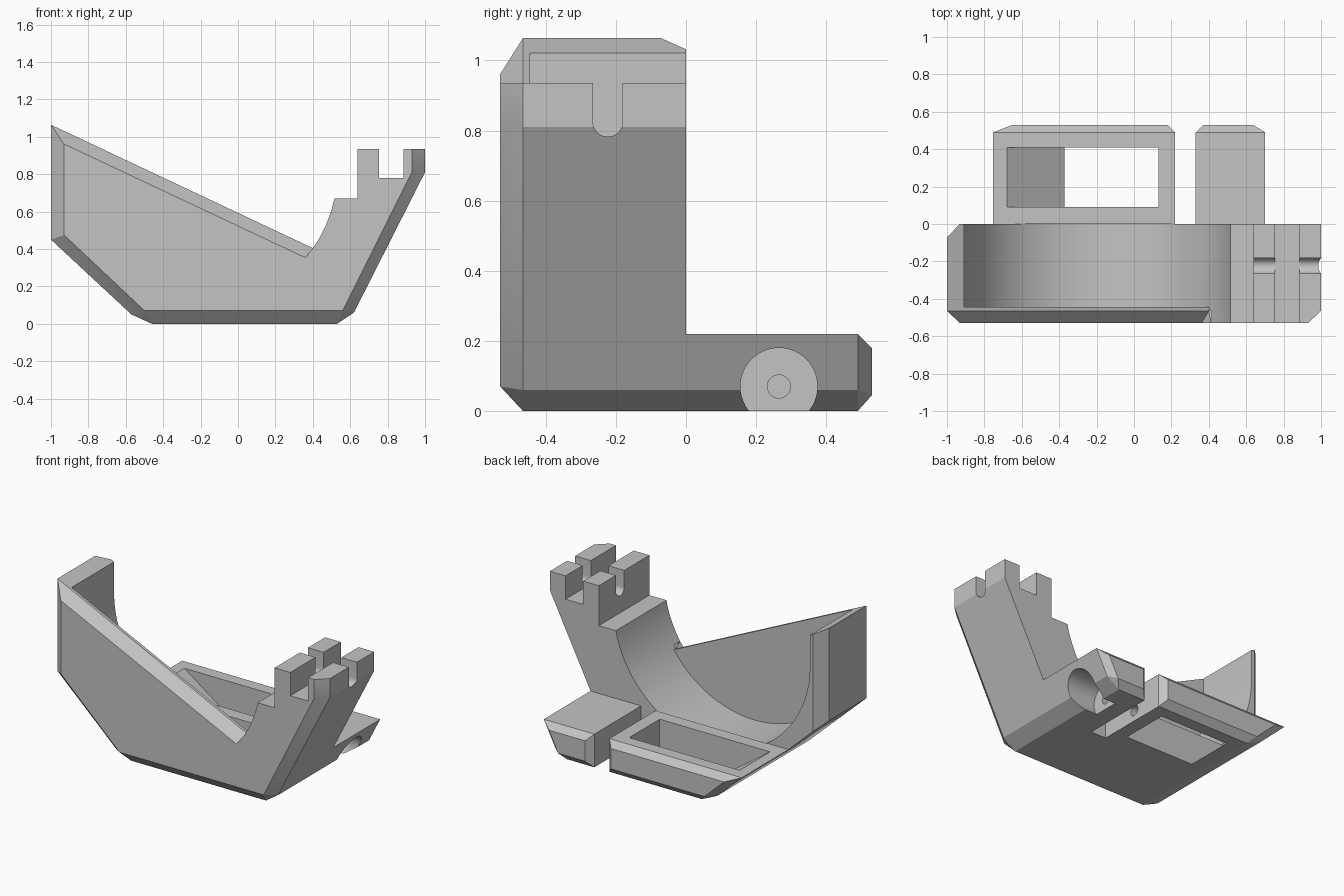
import bpy, bmesh
from math import sin, cos, pi, atan2, sqrt, radians

if "Cube" in bpy.data.objects:
    bpy.data.objects.remove(bpy.data.objects["Cube"], do_unlink=True)

grey = bpy.data.materials.new("plain_grey")
grey.use_nodes = True
grey.diffuse_color = (0.55, 0.55, 0.55, 1)
grey.node_tree.nodes["Principled BSDF"].inputs["Base Color"].default_value = (0.55, 0.55, 0.55, 1)


def loft(name, sections):
    """Closed solid through rings with equal point counts."""
    bm = bmesh.new()
    rings = [[bm.verts.new(p) for p in s] for s in sections]
    n = len(rings[0])
    for a, b in zip(rings, rings[1:]):
        for i in range(n):
            j = (i + 1) % n
            bm.faces.new((a[i], a[j], b[j], b[i]))
    bm.faces.new(rings[0])
    bm.faces.new(rings[-1])
    bmesh.ops.remove_doubles(bm, verts=bm.verts, dist=1e-5)
    bmesh.ops.recalc_face_normals(bm, faces=bm.faces)
    mesh = bpy.data.meshes.new(name)
    bm.to_mesh(mesh)
    bm.free()
    ob = bpy.data.objects.new(name, mesh)
    bpy.context.collection.objects.link(ob)
    return ob


def prism(name, axis, profile, lo, hi):
    """Extrude a 2D profile along x, y or z."""
    place = {"x": lambda p, t: (t, p[0], p[1]),
             "y": lambda p, t: (p[0], t, p[1]),
             "z": lambda p, t: (p[0], p[1], t)}[axis]
    return loft(name, [[place(p, t) for p in profile] for t in (lo, hi)])


def arc(cx, cy, r, a0, a1, n):
    return [(cx + r * cos(a0 + (a1 - a0) * i / n),
             cy + r * sin(a0 + (a1 - a0) * i / n)) for i in range(n + 1)]


def cut(target, cutter):
    mod = target.modifiers.new("cut", "BOOLEAN")
    mod.operation, mod.solver, mod.object = "DIFFERENCE", "EXACT", cutter
    bpy.ops.object.select_all(action="DESELECT")
    bpy.context.view_layer.objects.active = target
    target.select_set(True)
    bpy.ops.object.modifier_apply(modifier=mod.name)
    bpy.data.objects.remove(cutter, do_unlink=True)


# Main block: outline with chamfered front and back rims
top = [(0.6, 0.935), (0.6, 1.2)]
outer = [(-1, 1.2), (-1, .45), (-.57, .05), (-.46, 0), (.53, 0), (.62, .06), (1, .81), (1, .935)] + top
front = [(-.93, 1.2), (-.93, .475), (-.5, .07), (-.5, .07), (.56, .07), (.56, .07), (.93, .81), (.93, .935)] + top
back = [(-.94, 1.2), (-.94, .45), (-.506, .045), (-.506, .045), (.568, .045), (.568, .045), (.955, .81), (.955, .935)] + top
body = loft("cradle_body", [[(x, y, z) for x, z in ring] for ring, y in
                            ((front, -.53), (outer, -.465), (outer, .49), (back, .53))])
body.data.materials.append(grey)

# Lower the rear into a thin shelf with a chamfered back edge
cut(body, prism("shelf_cutter", "x", [(0, .22), (.49, .22), (.57, .14), (.57, 1.5), (0, 1.5)], -1.3, 1.3))

# Round cradle with a sloping front lip
CX, CZ, R = -.19, .816, .72
SLOPE, RISE = -.471, .593


def lip_angle(drop):
    """Angle at which the sloping lip line meets the round bore."""
    k = RISE - drop - CZ + SLOPE * CX
    q = 1 + SLOPE ** 2
    u = (-SLOPE * k + sqrt((SLOPE * k) ** 2 - q * (k * k - R * R))) / q
    return atan2(SLOPE * u + k, u)


end = atan2(.67 - CZ, .515 - CX)
lip_arc = arc(CX, CZ, R, lip_angle(0), end, 12)
step = [(.64, .67), (.64, 1.5)]
bore = arc(CX, CZ, R, -pi, lip_angle(0), 48)[:-1] + lip_arc
cut(body, prism("bore_cutter", "y", [(-.91, 1.5)] + bore + step, -.445, .004))


def lip_section(y, drop):
    a = lip_angle(drop)
    ring = [(-1.3, 1.5), (-1.3, RISE - SLOPE * 1.3 - drop), (CX + R * cos(a), CZ + R * sin(a))]
    return [(x, y, z) for x, z in ring + lip_arc[1:] + step]


cut(body, loft("lip_cutter", [lip_section(-.55, .0915), lip_section(-.465, 0), lip_section(.1, 0)]))

# Chamfer on the rear edge of the tall wall
cut(body, prism("wall_edge_cutter", "z", [(-1.065, -.14), (-.865, .07), (-1.065, .07)], .23, 1.5))

# Crossed slots that split the tower into four prongs
cut(body, prism("prong_slot_cutter", "y", [(.755, .78), (.885, .78), (.885, 1.3), (.755, 1.3)], -.7, .1))
groove = arc(-.223, .825, .0425, -pi, 0, 16)
cut(body, prism("prong_groove_cutter", "x", [(-.2655, 1.3)] + groove + [(-.1805, 1.3)], .6, 1.1))

# Clamp slot in the shelf, flared at the back
cut(body, prism("clamp_slot_cutter", "z",
                [(.22, 0), (.22, .49), (.14, .57), (.41, .57), (.33, .49), (.33, 0)], -.1, .4))

# Window through the shelf with one sloping side
cut(body, prism("window_cutter", "y", [(-.793, .3), (-.3, -.05), (.13, -.05), (.13, .3)], .09, .41))

# Screw recess and pilot hole
cut(body, prism("recess_cutter", "x", arc(.265, .07, .11, 0, 2 * pi, 48)[:-1], .44, 1.1))
cut(body, prism("pilot_cutter", "x", arc(.265, .07, .033, 0, 2 * pi, 24)[:-1], .17, .5))

for face in body.data.polygons:
    face.material_index = 0
body.select_set(True)
bpy.context.view_layer.objects.active = body
bpy.ops.object.shade_smooth_by_angle(angle=radians(20))
